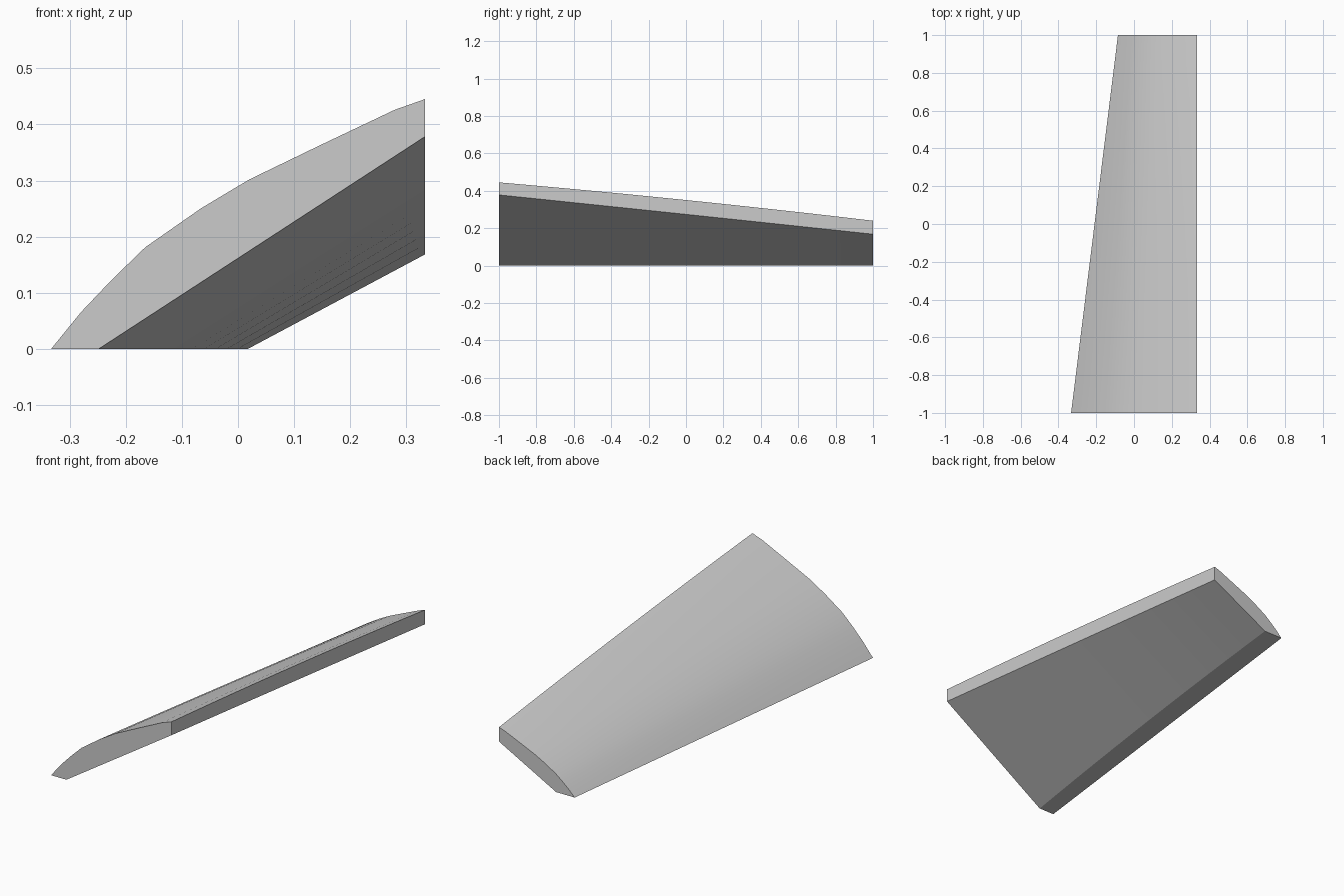
import bpy, bmesh

if "Cube" in bpy.data.objects:
    bpy.data.objects.remove(bpy.data.objects["Cube"])

# Upper curve as (fraction along chord, height above chord) at the wide front end
TOP = [(0, 0), (.08, .030), (.162, .051), (.252, .069), (.402, .072),
       (.53, .066), (.717, .043), (.919, .017), (1, 0)]
STATIONS = 12
X_RIGHT = 0.333


def mix(a, b, t):
    return a + (b - a) * t


def section(t):
    """Closed blade cross-section, t = 0 at the front and 1 at the back."""
    y, bow = mix(-1, 1, t), 4 * t * (1 - t)
    x0 = mix(-.333, -.085, t)
    z1 = mix(.445, .24, t) + .008 * bow
    bulge = mix(1, .46, t)
    pts = [(mix(x0, X_RIGHT, s), y, z1 * s + h * bulge) for s, h in TOP]
    pts.append((X_RIGHT, y, mix(.378, .168, t) + .001 * bow))
    pts.append((mix(-.248, .018, t) + .012 * bow, y, 0))
    return pts


# Blade: sections lofted from front to back, capped at both ends
bm = bmesh.new()
rings = [[bm.verts.new(p) for p in section(i / STATIONS)]
         for i in range(STATIONS + 1)]
n = len(rings[0])
for a, b in zip(rings, rings[1:]):
    for j in range(n):
        k = (j + 1) % n
        bm.faces.new((a[j], a[k], b[k], b[j]))
bm.faces.new(rings[0])
bm.faces.new(rings[-1][::-1])
bmesh.ops.recalc_face_normals(bm, faces=bm.faces)

mesh = bpy.data.meshes.new("blade")
bm.to_mesh(mesh)
bm.free()
blade = bpy.data.objects.new("blade", mesh)
bpy.context.collection.objects.link(blade)
bpy.context.view_layer.objects.active = blade
blade.select_set(True)
bpy.ops.object.shade_smooth_by_angle(angle=0.45)
